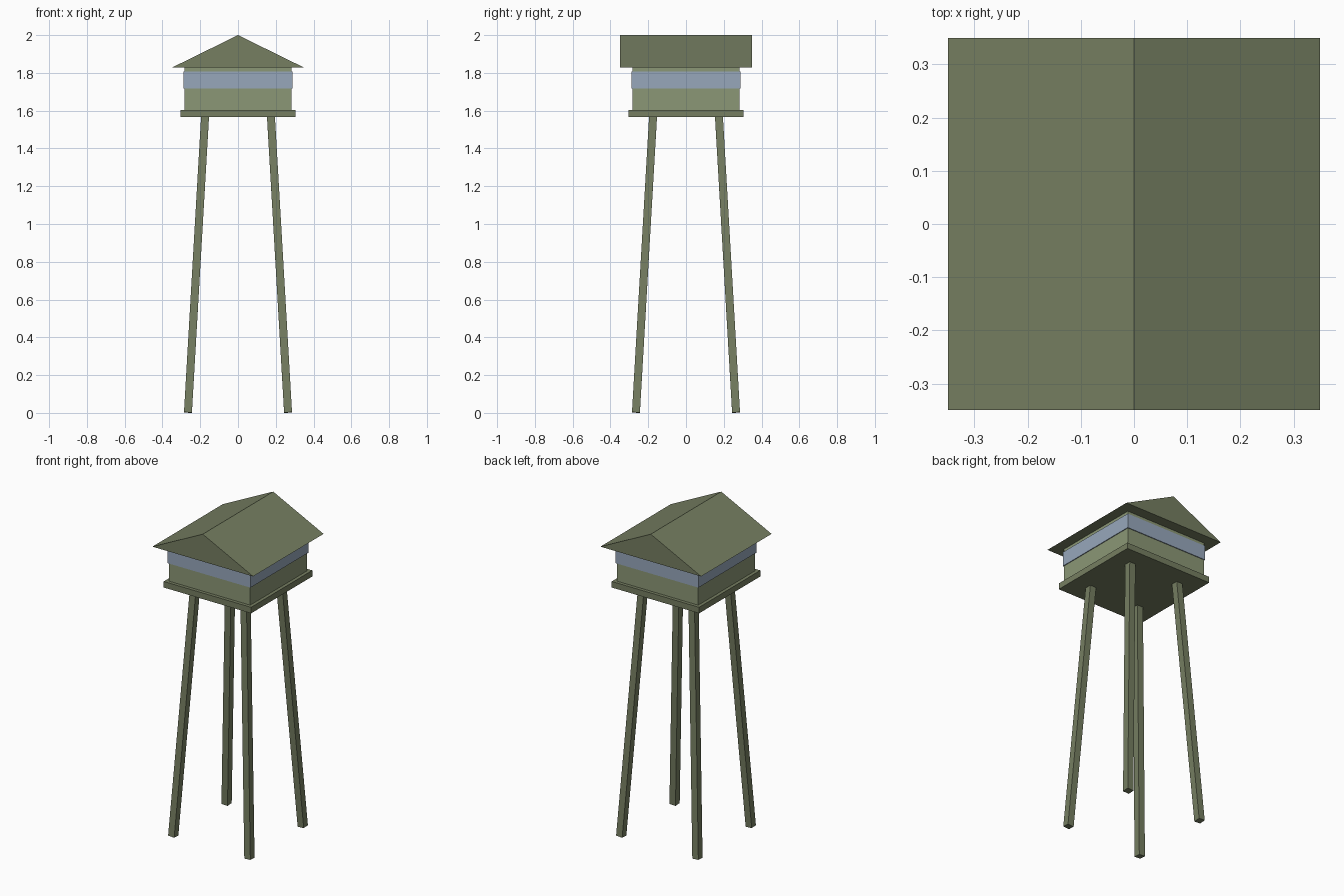
import bpy, bmesh
from mathutils import Vector, Matrix

if "Cube" in bpy.data.objects:
    bpy.data.objects.remove(bpy.data.objects["Cube"])


def material(name, rgb):
    m = bpy.data.materials.new(name)
    m.diffuse_color = (*rgb, 1)
    m.use_nodes = True
    m.node_tree.nodes["Principled BSDF"].inputs["Base Color"].default_value = m.diffuse_color
    return m


DARK = material("dark olive", (0.18, 0.21, 0.12))
LIGHT = material("light olive", (0.26, 0.31, 0.18))
GLASS = material("window blue", (0.31, 0.39, 0.50))


def finish(name, bm, mat):
    bmesh.ops.recalc_face_normals(bm, faces=bm.faces)
    mesh = bpy.data.meshes.new(name)
    bm.to_mesh(mesh)
    bm.free()
    mesh.materials.append(mat)
    obj = bpy.data.objects.new(name, mesh)
    bpy.context.collection.objects.link(obj)
    return obj


def slab(name, half, z0, z1, mat):
    """Square box centred on the tower axis."""
    bm = bmesh.new()
    m = Matrix.Translation((0, 0, (z0 + z1) / 2)) @ Matrix.Diagonal((2 * half, 2 * half, z1 - z0, 1))
    bmesh.ops.create_cube(bm, size=1, matrix=m)
    return finish(name, bm, mat)


def leg(name, foot, top, width, mat):
    """Square post leaning from foot to top."""
    axis = Vector(top) - Vector(foot)
    turn = Vector((0, 0, 1)).rotation_difference(axis).to_matrix().to_4x4()
    bm = bmesh.new()
    m = (Matrix.Translation((Vector(foot) + Vector(top)) / 2) @ turn
         @ Matrix.Diagonal((width, width, axis.length, 1)))
    bmesh.ops.create_cube(bm, size=1, matrix=m)
    return finish(name, bm, mat)


# Four splayed legs
for side, sx in (("left", -1), ("right", 1)):
    for end, sy in (("front", -1), ("back", 1)):
        leg(f"{end}_{side}_leg", (sx * 0.265, sy * 0.265, 0.002),
            (sx * 0.174, sy * 0.174, 1.575), 0.042, DARK)

# Deck, cabin and the window band around it
slab("deck", 0.304, 1.566, 1.604, DARK)
slab("cabin", 0.283, 1.604, 1.828, LIGHT)
slab("window_band", 0.288, 1.717, 1.808, GLASS)

# Gable roof: triangle extruded along y
bm = bmesh.new()
tri = bm.faces.new([bm.verts.new(p) for p in
                    ((-0.35, -0.35, 1.828), (0.35, -0.35, 1.828), (0, -0.35, 2.0))])
ext = bmesh.ops.extrude_face_region(bm, geom=[tri], use_keep_orig=True)
bmesh.ops.translate(bm, vec=(0, 0.70, 0),
                    verts=[g for g in ext["geom"] if isinstance(g, bmesh.types.BMVert)])
finish("roof", bm, DARK)
